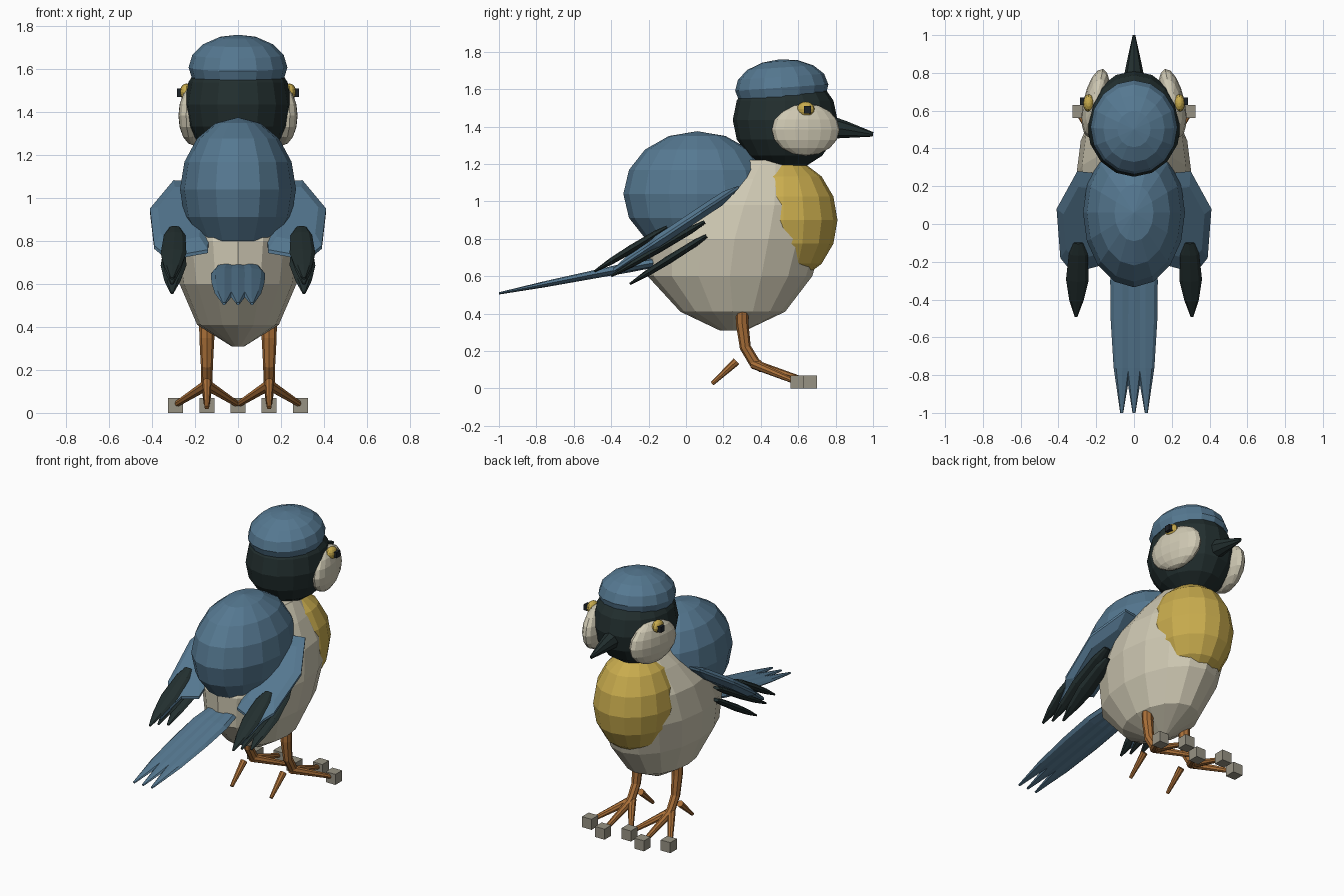
import bpy, bmesh, math
from mathutils import Vector, Matrix

if "Cube" in bpy.data.objects:
    bpy.data.objects.remove(bpy.data.objects["Cube"])


def material(name, rgb):
    m = bpy.data.materials.new(name)
    m.diffuse_color = (*rgb, 1)
    m.use_nodes = True
    m.node_tree.nodes["Principled BSDF"].inputs["Base Color"].default_value = m.diffuse_color
    return m


BLUE = material("slate blue", (0.092, 0.19, 0.285))
CREAM = material("cream", (0.62, 0.58, 0.45))
YELLOW = material("mustard yellow", (0.58, 0.41, 0.075))
DARK = material("dark green black", (0.016, 0.028, 0.028))
ORANGE = material("leg orange", (0.40, 0.16, 0.04))
GREY = material("claw grey", (0.31, 0.29, 0.23))
PUPIL = material("pupil black", (0.012, 0.016, 0.022))


def finish(name, bm, mat):
    bmesh.ops.recalc_face_normals(bm, faces=bm.faces)
    me = bpy.data.meshes.new(name)
    bm.to_mesh(me)
    bm.free()
    me.materials.append(mat)
    ob = bpy.data.objects.new(name, me)
    bpy.context.collection.objects.link(ob)
    return ob


def ellipsoid(name, loc, radii, mat, seg=16, rings=8, rx=0.0, rz=0.0):
    bm = bmesh.new()
    bmesh.ops.create_uvsphere(bm, u_segments=seg, v_segments=rings, radius=1)
    bm.transform(Matrix.Translation(loc) @ Matrix.Rotation(rz, 4, 'Z')
                 @ Matrix.Rotation(rx, 4, 'X') @ Matrix.Diagonal((*radii, 1)))
    return finish(name, bm, mat)


def box(name, loc, size, mat):
    bm = bmesh.new()
    bmesh.ops.create_cube(bm, size=1)
    bm.transform(Matrix.Translation(loc) @ Matrix.Diagonal((*size, 1)))
    return finish(name, bm, mat)


def skin(name, rings, mat):
    """Bridge a list of equal-length rings and cap both ends."""
    bm = bmesh.new()
    vs = [[bm.verts.new(p) for p in r] for r in rings]
    n = len(vs[0])
    for a, b in zip(vs, vs[1:]):
        for i in range(n):
            j = (i + 1) % n
            bm.faces.new((a[i], a[j], b[j], b[i]))
    bm.faces.new(vs[0])
    bm.faces.new(vs[-1])
    return finish(name, bm, mat)


def tube(name, path, mat, sides=8):
    """Path of (point, half width, half thickness); width runs sideways."""
    pts = [Vector(p) for p, w, t in path]
    rings = []
    for k, (p, w, t) in enumerate(path):
        d = (pts[min(k + 1, len(pts) - 1)] - pts[max(k - 1, 0)]).normalized()
        side = d.cross(Vector((0, 0, 1)))
        side = side.normalized() if side.length > 0.05 else Vector((1, 0, 0))
        up = side.cross(d)
        ang = [2 * math.pi * i / sides for i in range(sides)]
        rings.append([pts[k] + side * w * math.cos(a) + up * t * math.sin(a)
                      for a in ang])
    return skin(name, rings, mat)


# Egg-shaped belly: z, centre y, half width x, half depth y
belly = [(0.31, 0.25, 0.03, 0.07), (0.41, 0.25, 0.19, 0.28),
         (0.60, 0.235, 0.272, 0.44), (0.80, 0.26, 0.305, 0.475),
         (0.98, 0.31, 0.275, 0.425), (1.12, 0.36, 0.19, 0.31),
         (1.22, 0.41, 0.11, 0.18)]
skin("belly", [[(rx * math.cos(i * math.pi / 8), cy + ry * math.sin(i * math.pi / 8), z)
                for i in range(16)] for z, cy, rx, ry in belly], CREAM)

# Back, chest, head and cap
ellipsoid("back", (0, 0.06, 1.04), (0.27, 0.395, 0.335), BLUE)
ellipsoid("chest", (0, 0.52, 0.90), (0.25, 0.29, 0.33), YELLOW)
ellipsoid("head", (0, 0.53, 1.435), (0.25, 0.28, 0.27), DARK)
ellipsoid("cap", (0, 0.512, 1.608), (0.23, 0.25, 0.152), BLUE, rx=math.radians(4))

# Beak
tube("beak", [((0, 0.74, 1.40), 0.062, 0.068), ((0, 0.85, 1.384), 0.04, 0.046),
              ((0, 1.0, 1.358), 0.007, 0.012)], DARK)

# Tail of three pointed feathers
for i in (-1, 0, 1):
    x = i * 0.062
    tube("tail_feather", [((x * 0.75, -0.10, 0.685), 0.05, 0.025),
                          ((x, -0.30, 0.648), 0.064, 0.027),
                          ((x, -0.50, 0.608), 0.062, 0.022),
                          ((x, -0.76, 0.556), 0.046, 0.016),
                          ((x * 1.05, -1.0, 0.508), 0.008, 0.006)], BLUE)

wing_plan = [(0.21, 0.27), (0.30, 0.28), (0.41, 0.08), (0.39, -0.18), (0.35, -0.23),
             (0.30, -0.39), (0.25, -0.24), (0.14, -0.21), (0.13, 0.05)]

for s, side in ((1, "right"), (-1, "left")):
    # Sloping wing plate with a lens-like edge
    def wing_ring(scale, dz):
        return [(s * (0.28 + (x - 0.28) * scale), y * scale - 0.02 * (1 - scale),
                 1.075 - 0.66 * (0.28 - (y * scale - 0.02 * (1 - scale))) + dz)
                for x, y in wing_plan]
    skin(side + "_wing", [wing_ring(0.72, 0.033), wing_ring(1, 0.008),
                          wing_ring(1, -0.008), wing_ring(0.72, -0.04)], BLUE)

    # Dark flight feathers stacked along the wing: root y, z and tip y, z
    for y0, z0, y1, z1 in ((-0.10, 0.862, -0.49, 0.625), (0.10, 0.89, -0.40, 0.60),
                           (0.11, 0.815, -0.30, 0.558)):
        def at(t, x):
            return (s * x, y0 + (y1 - y0) * t, z0 + (z1 - z0) * t)
        tube(side + "_flight_feather",
             [(at(0, 0.295), 0.025, 0.01), (at(0.15, 0.295), 0.05, 0.019),
              (at(0.5, 0.30), 0.06, 0.022), (at(0.78, 0.305), 0.038, 0.017),
              (at(1, 0.307), 0.008, 0.006)], DARK)

    # Cheek and eye
    ellipsoid(side + "_cheek", (s * 0.203, 0.64, 1.383), (0.066, 0.185, 0.14),
              CREAM, rz=s * math.radians(12))
    ellipsoid(side + "_eye", (s * 0.24, 0.64, 1.493), (0.03, 0.047, 0.04), YELLOW, 12, 8)
    box(side + "_pupil", (s * 0.268, 0.65, 1.49), (0.034, 0.038, 0.038), PUPIL)

    # Leg bending forward into three toes, plus a rear toe
    lx = s * 0.145
    tube(side + "_leg", [((lx, 0.30, 0.44), 0.036, 0.034), ((lx, 0.30, 0.35), 0.035, 0.034),
                         ((lx, 0.317, 0.22), 0.028, 0.03), ((lx, 0.365, 0.14), 0.026, 0.03),
                         ((lx, 0.41, 0.105), 0.022, 0.024)], ORANGE)
    for dx, ty in ((-0.145, 0.595), (0, 0.665), (0.145, 0.595)):
        tube(side + "_toe", [((lx, 0.36, 0.13), 0.026, 0.026),
                             ((lx + dx, ty - 0.015, 0.038), 0.014, 0.014)], ORANGE)
        box(side + "_claw", (lx + dx, ty, 0.035), (0.07, 0.07, 0.07), GREY)
    tube(side + "_rear_toe", [((lx, 0.27, 0.145), 0.022, 0.022),
                              ((lx, 0.14, 0.025), 0.011, 0.011)], ORANGE)
